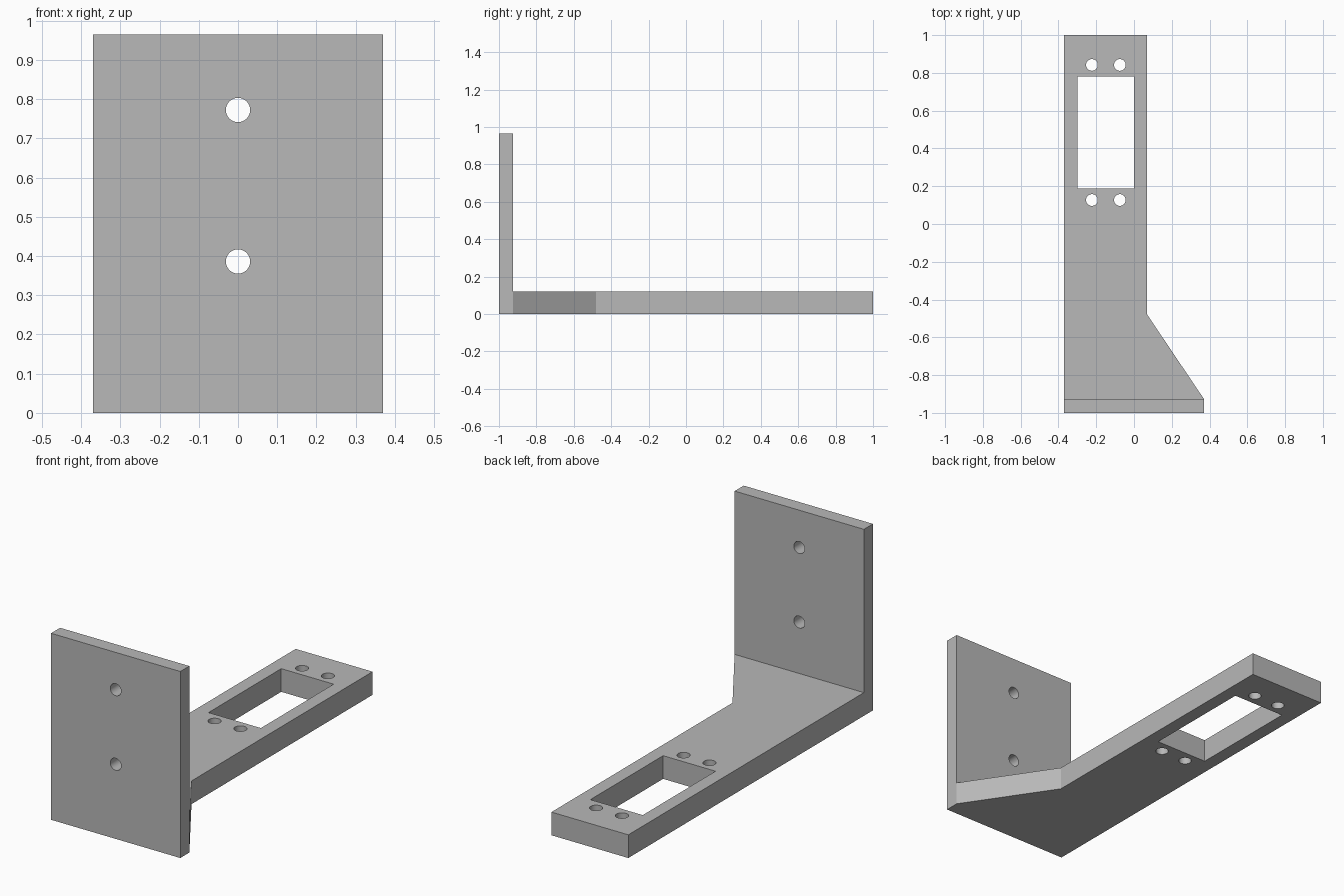
import bpy, bmesh, math
from mathutils import Vector

if "Cube" in bpy.data.objects:
    bpy.data.objects.remove(bpy.data.objects["Cube"])

grey = bpy.data.materials.new("plain grey")
grey.diffuse_color = (0.48, 0.48, 0.48, 1)
grey.use_nodes = True
grey.node_tree.nodes["Principled BSDF"].inputs["Base Color"].default_value = grey.diffuse_color


def prism(name, points, direction):
    """Extrude a closed 3D outline along a direction."""
    bm = bmesh.new()
    face = bm.faces.new([bm.verts.new(p) for p in points])
    ext = bmesh.ops.extrude_face_region(bm, geom=[face])
    verts = [v for v in ext["geom"] if isinstance(v, bmesh.types.BMVert)]
    bmesh.ops.translate(bm, verts=verts, vec=Vector(direction))
    bmesh.ops.recalc_face_normals(bm, faces=bm.faces)
    mesh = bpy.data.meshes.new(name)
    bm.to_mesh(mesh)
    bm.free()
    mesh.materials.append(grey)
    obj = bpy.data.objects.new(name, mesh)
    bpy.context.collection.objects.link(obj)
    return obj


def circle(r, n=32):
    return [(r * math.cos(2 * math.pi * i / n), r * math.sin(2 * math.pi * i / n))
            for i in range(n)]


# L-shaped bracket: upright plate and thick arm in one side profile
side = [(-1, 0), (1, 0), (1, 0.12), (-0.926, 0.12), (-0.926, 0.965), (-1, 0.965)]
bracket = prism("mounting_bracket", [(-0.37, y, z) for y, z in side], (0.74, 0, 0))

# Arm narrowing with its slanted shoulder, and the rectangular window
narrowing = [(0.37, -0.926), (0.5, -0.926), (0.5, 1.1), (0.07, 1.1), (0.07, -0.48)]
window = [(-0.30, 0.187), (0.0, 0.187), (0.0, 0.782), (-0.30, 0.782)]
cutters = [prism("arm_narrowing_cutter", [(x, y, -0.1) for x, y in narrowing], (0, 0, 0.3)),
           prism("window_cutter", [(x, y, -0.1) for x, y in window], (0, 0, 0.3))]

# Four screw holes around the window
for cx in (-0.223, -0.075):
    for cy in (0.127, 0.842):
        cutters.append(prism("arm_hole_cutter",
                             [(cx + a, cy + b, -0.1) for a, b in circle(0.031)], (0, 0, 0.3)))

# Two screw holes through the upright plate
for cz in (0.386, 0.772):
    cutters.append(prism("plate_hole_cutter",
                         [(a, -1.1, cz + b) for a, b in circle(0.031)], (0, 0.3, 0)))

for cutter in cutters:
    cutter.hide_render = True
    cutter.hide_set(True)
    mod = bracket.modifiers.new(cutter.name, "BOOLEAN")
    mod.operation = "DIFFERENCE"
    mod.solver = "EXACT"
    mod.object = cutter

# Bake the cuts, then smooth the hole walls only
bpy.context.view_layer.objects.active = bracket
bracket.select_set(True)
for mod in list(bracket.modifiers):
    bpy.ops.object.modifier_apply(modifier=mod.name)
for cutter in cutters:
    bpy.data.objects.remove(cutter)
bpy.ops.object.shade_smooth_by_angle(angle=math.radians(25))
